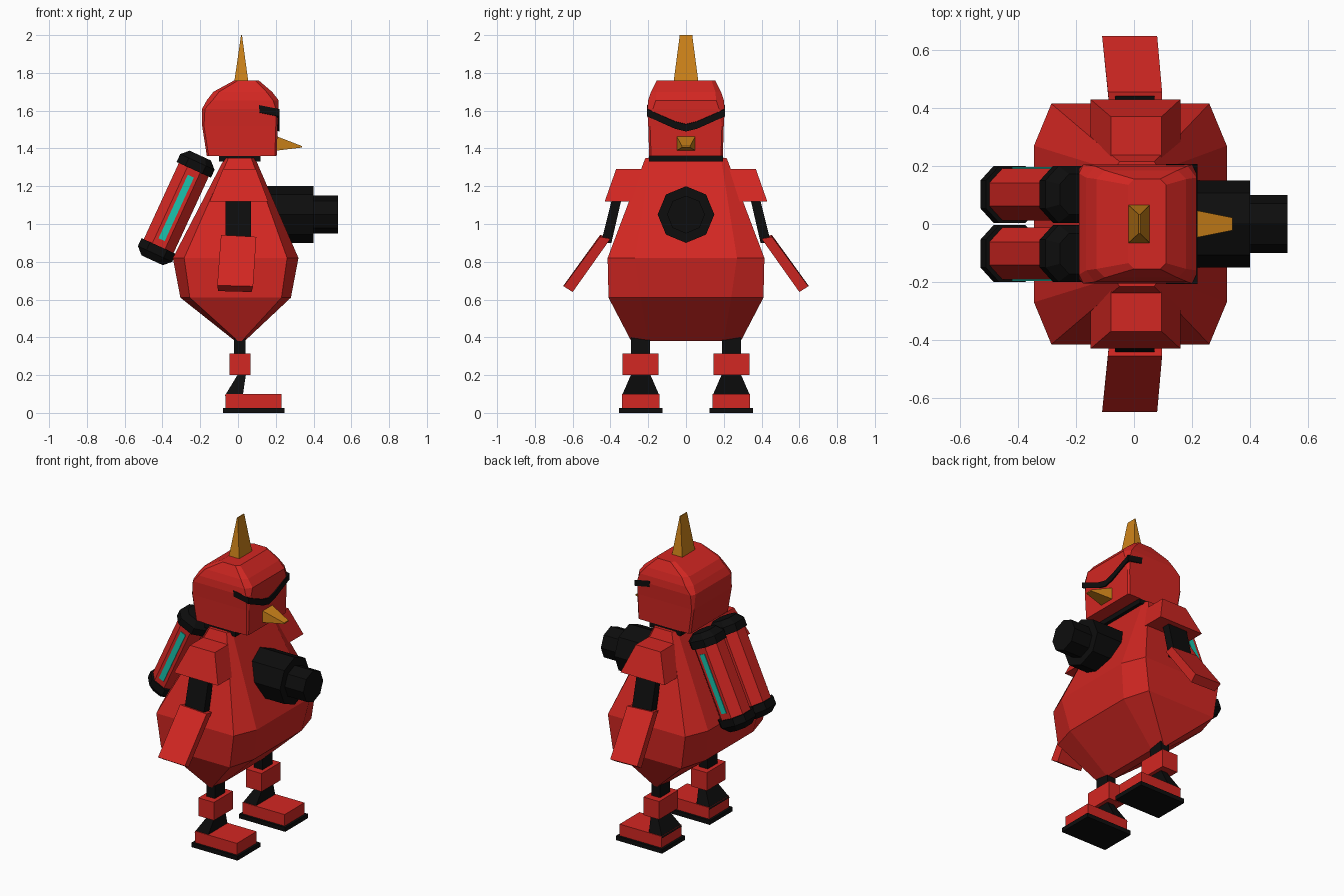
import bpy, bmesh, math
from mathutils import Matrix, Vector


def material(name, rgb):
    m = bpy.data.materials.new(name)
    m.diffuse_color = (*rgb, 1)
    return m


RED = material("red", (0.65, 0.02, 0.016))
BLACK = material("black", (0.004, 0.004, 0.004))
ORANGE = material("orange", (0.62, 0.23, 0.01))
TEAL = material("teal", (0.01, 0.55, 0.42))


def loft(name, rings, mat, mirror=False, matrix=None):
    """Skin a stack of equal-length point rings into a closed solid."""
    bm = bmesh.new()
    loops = [[bm.verts.new(p) for p in r] for r in rings]
    n = len(loops[0])
    for a, b in zip(loops, loops[1:]):
        for i in range(n):
            j = (i + 1) % n
            bm.faces.new((a[i], a[j], b[j], b[i]))
    bm.faces.new(loops[0])
    bm.faces.new(loops[-1])
    if matrix:
        bm.transform(matrix)
    bmesh.ops.recalc_face_normals(bm, faces=bm.faces)
    me = bpy.data.meshes.new(name)
    bm.to_mesh(me)
    bm.free()
    me.materials.append(mat)
    ob = bpy.data.objects.new(name, me)
    bpy.context.collection.objects.link(ob)
    if mirror:
        mod = ob.modifiers.new("mirror", "MIRROR")
        mod.use_axis = (False, True, False)
    return ob


def rect(z, x0, x1, y0, y1):
    return [(x0, y0, z), (x1, y0, z), (x1, y1, z), (x0, y1, z)]


def oct_rect(z, x0, x1, y, cx, cy):
    """Rectangle with cut corners, symmetric in y."""
    return [(x0 + cx, -y, z), (x1 - cx, -y, z), (x1, cy - y, z), (x1, y - cy, z),
            (x1 - cx, y, z), (x0 + cx, y, z), (x0, y - cy, z), (x0, cy - y, z)]


def octagon(x, r, z=1.05):
    return [(x, r * math.cos(i * math.pi / 4), z + r * math.sin(i * math.pi / 4))
            for i in range(8)]


# Body
loft("body", [
    oct_rect(0.38, -0.015, 0.035, 0.29, 0.015, 0.09),
    oct_rect(0.61, -0.305, 0.28, 0.41, 0.05, 0.17),
    oct_rect(0.82, -0.345, 0.32, 0.415, 0.06, 0.145),
    oct_rect(1.35, -0.07, 0.09, 0.215, 0.02, 0.03)], RED)
loft("neck", [rect(1.33, -0.10, 0.12, -0.195, 0.195),
              rect(1.38, -0.10, 0.12, -0.195, 0.195)], BLACK)

# Head with visor, beak and crest
loft("head", [
    oct_rect(1.36, -0.165, 0.205, 0.195, 0.01, 0.01),
    oct_rect(1.52, -0.19, 0.21, 0.20, 0.01, 0.01),
    oct_rect(1.61, -0.19, 0.215, 0.205, 0.015, 0.03),
    oct_rect(1.655, -0.165, 0.215, 0.20, 0.03, 0.04),
    oct_rect(1.70, -0.13, 0.18, 0.185, 0.03, 0.03),
    oct_rect(1.76, -0.02, 0.11, 0.155, 0.02, 0.02)], RED)
visor = []
for y, d in ((-0.207, 0), (-0.06, -0.065), (0, -0.08), (0.06, -0.065), (0.207, 0)):
    visor.append([(0.11, y, 1.63 + d), (0.219, y, 1.608 + d),
                  (0.219, y, 1.57 + d), (0.115, y, 1.59 + d)])
loft("visor", visor, BLACK)
loft("beak", [
    [(0.19, -0.052, 1.387), (0.19, 0.052, 1.387), (0.19, 0.052, 1.47), (0.19, -0.052, 1.47)],
    [(0.34, -0.022, 1.405), (0.34, 0.022, 1.405), (0.34, 0.022, 1.412), (0.34, -0.022, 1.412)]],
    ORANGE)
loft("crest", [rect(1.75, -0.02, 0.055, -0.066, 0.066),
               rect(2.0, 0.016, 0.021, -0.033, 0.033)], ORANGE)

# Chest cannon
loft("cannon", [octagon(0.08, 0.15), octagon(0.40, 0.15)], BLACK)
loft("cannon_muzzle", [octagon(0.38, 0.10), octagon(0.53, 0.10)], BLACK)

# Arms
loft("shoulder_pad", [
    rect(1.12, -0.15, 0.16, 0.27, 0.43),
    rect(1.29, -0.08, 0.095, 0.20, 0.37)], RED, True)
loft("upper_arm", [
    rect(0.90, -0.065, 0.07, 0.395, 0.45),
    rect(1.16, -0.065, 0.07, 0.335, 0.385)], BLACK, True)
loft("forearm", [
    [(-0.105, 0.60, 0.645), (0.072, 0.60, 0.64), (0.08, 0.648, 0.67), (-0.11, 0.648, 0.675)],
    [(-0.085, 0.40, 0.93), (0.095, 0.40, 0.922), (0.097, 0.455, 0.932), (-0.09, 0.455, 0.942)]],
    RED, True)

# Legs and feet
loft("upper_leg", [rect(0.29, -0.02, 0.04, 0.19, 0.29),
                   rect(0.41, -0.02, 0.04, 0.19, 0.29)], BLACK, True)
loft("knee", [rect(0.20, -0.045, 0.065, 0.145, 0.335),
              rect(0.315, -0.045, 0.065, 0.145, 0.335)], RED, True)
loft("ankle", [rect(0.09, -0.07, 0.025, 0.14, 0.34),
               rect(0.205, 0.0, 0.042, 0.19, 0.29)], BLACK, True)
loft("foot", [rect(0.025, -0.065, 0.23, 0.14, 0.34),
              rect(0.10, -0.065, 0.23, 0.14, 0.34)], RED, True)
loft("sole", [rect(0.0, -0.08, 0.245, 0.125, 0.355),
              rect(0.027, -0.08, 0.245, 0.125, 0.355)], BLACK, True)

# Tilted twin thrusters on the back
tilt = Matrix.Translation(Vector((-0.327, 0.102, 1.085))) @ Matrix.Rotation(
    math.radians(24.7), 4, "Y")


def pod(z, hx, hy, c=0.05):
    return oct_rect(z, -hx, hx, hy, c, c)


loft("thruster", [pod(-0.27, 0.087, 0.09), pod(0.27, 0.087, 0.09)], RED, True, tilt)
for name, s in (("thruster_top_cap", 1), ("thruster_bottom_cap", -1)):
    loft(name, [pod(s * 0.222, 0.10, 0.098), pod(s * 0.268, 0.10, 0.098),
                pod(s * 0.305, 0.062, 0.07, 0.035)], BLACK, True, tilt)
loft("thruster_light", [rect(-0.185, -0.018, 0.018, 0.08, 0.094),
                        rect(0.185, -0.018, 0.018, 0.08, 0.094)], TEAL, True, tilt)
